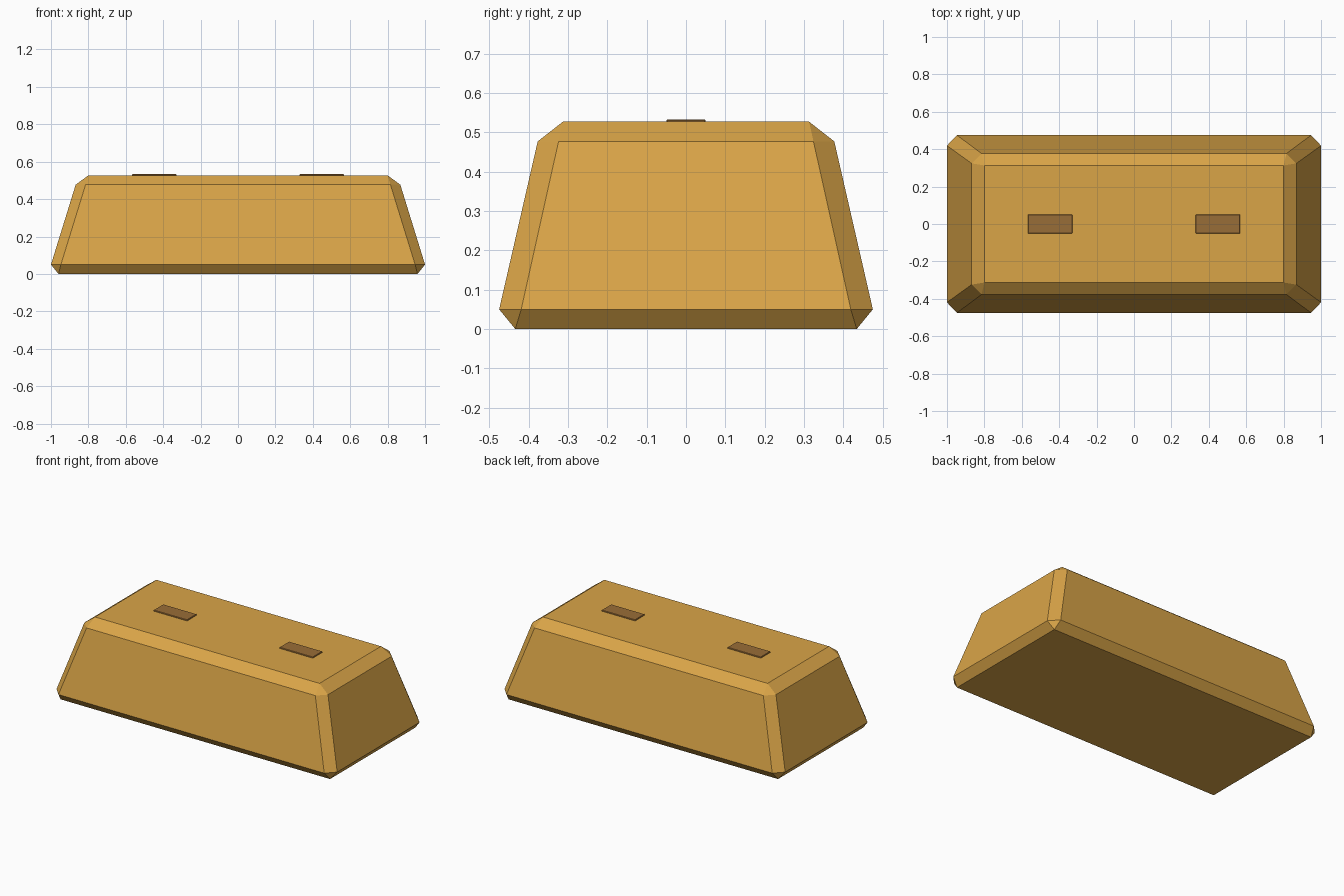
import bpy
import bmesh

if "Cube" in bpy.data.objects:
    bpy.data.objects.remove(bpy.data.objects["Cube"])


def material(name, color):
    m = bpy.data.materials.new(name)
    m.diffuse_color = (*color, 1)
    m.use_nodes = True
    m.node_tree.nodes["Principled BSDF"].inputs["Base Color"].default_value = m.diffuse_color
    return m


def link(name, bm, mat):
    bmesh.ops.recalc_face_normals(bm, faces=bm.faces)
    me = bpy.data.meshes.new(name)
    bm.to_mesh(me)
    bm.free()
    me.materials.append(mat)
    ob = bpy.data.objects.new(name, me)
    bpy.context.collection.objects.link(ob)
    return ob


gold = material("gold", (0.70, 0.375, 0.064))
brown = material("stamp_brown", (0.318, 0.153, 0.038))

QUADRANTS = [(1, 1), (-1, 1), (-1, -1), (1, -1)]


def rect(bm, x, y, z):
    return [bm.verts.new((sx * x, sy * y, z)) for sx, sy in QUADRANTS]


def octagon(bm, x, y, cx, cy, z):
    # per corner: (vertex on the end face, vertex on the long face)
    return [(bm.verts.new((sx * x, sy * cy, z)), bm.verts.new((sx * cx, sy * y, z)))
            for sx, sy in QUADRANTS]


# Tapered ingot with chamfered edges
bm = bmesh.new()
base = rect(bm, 0.96, 0.434, 0)
low = octagon(bm, 1.0, 0.475, 0.947, 0.419, 0.05)
high = octagon(bm, 0.868, 0.377, 0.815, 0.324, 0.477)
top = rect(bm, 0.80, 0.313, 0.527)
bm.faces.new(base)
bm.faces.new(top)
for i in range(4):
    j = (i + 1) % 4
    side = 1 if i % 2 == 0 else 0    # long faces at even steps, ends at odd
    for cap, ring in ((base, low), (top, high)):
        bm.faces.new((cap[i], cap[j], ring[j][side], ring[i][side]))
        bm.faces.new((cap[i], *ring[i]))
    bm.faces.new((low[i][side], low[j][side], high[j][side], high[i][side]))
    bm.faces.new((*low[i], high[i][1], high[i][0]))
link("ingot", bm, gold)

# Two thin stamp plates on the top, with finely chamfered edges
for name, s in (("stamp_left", -1), ("stamp_right", 1)):
    bm = bmesh.new()
    bmesh.ops.create_cube(bm, size=1)
    bmesh.ops.scale(bm, vec=(0.24, 0.10, 0.014), verts=bm.verts)
    bmesh.ops.bevel(bm, geom=bm.edges[:], offset=0.003, segments=1, affect='EDGES')
    link(name, bm, brown).location = (s * 0.448, 0, 0.526)
